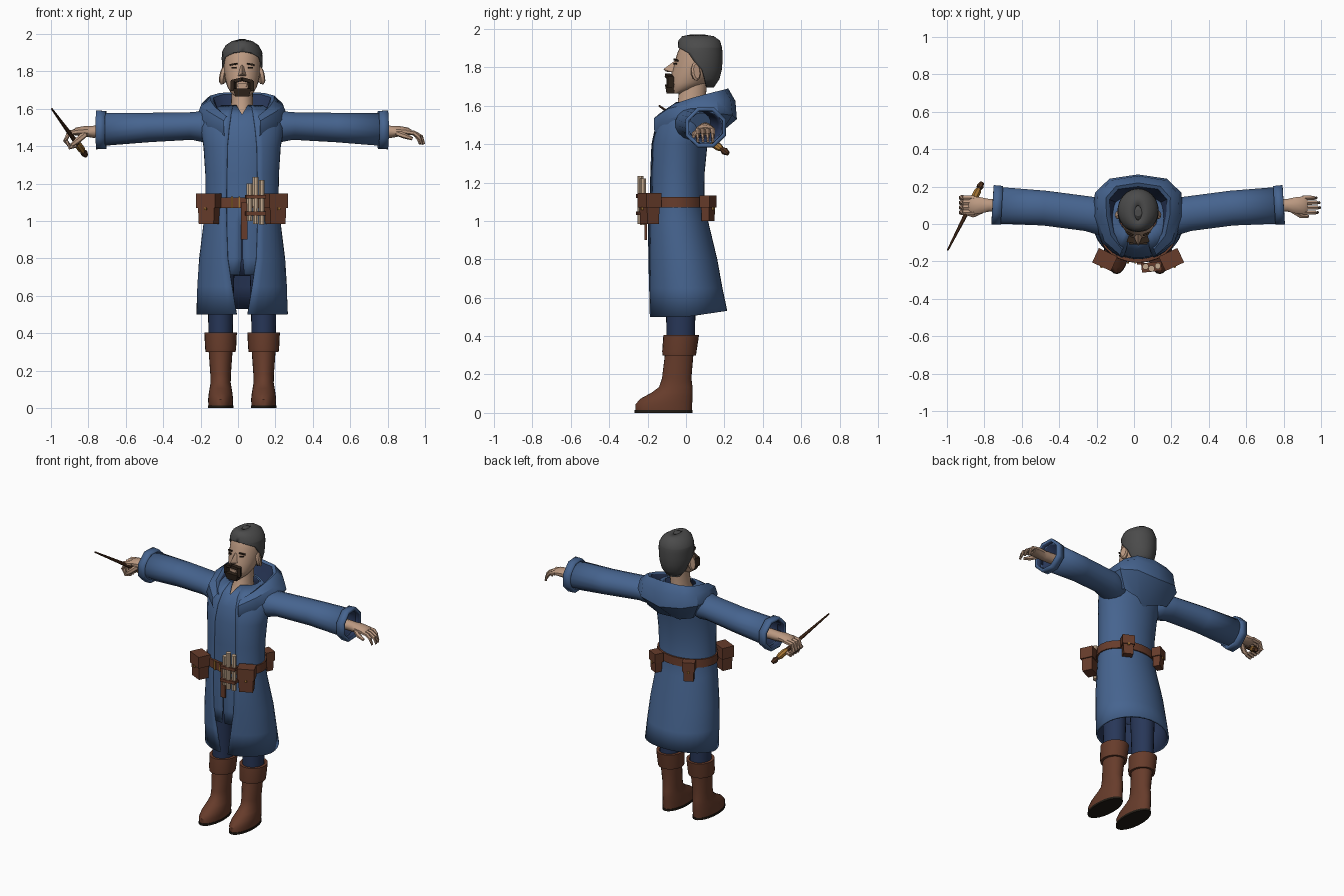
import bpy, bmesh
from math import sin, cos, pi, radians, asin
from mathutils import Vector, Matrix

cube = bpy.data.objects.get("Cube")
if cube:
    bpy.data.objects.remove(cube, do_unlink=True)

CX = 0.022  # the body's middle line


def material(name, *rgb):
    m = bpy.data.materials.new(name)
    m.use_nodes = True
    m.diffuse_color = (*rgb, 1)
    m.node_tree.nodes["Principled BSDF"].inputs["Base Color"].default_value = (*rgb, 1)
    return m


BLUE = material("robe blue", .061, .127, .275)
NAVY = material("dark navy", .021, .038, .098)
LEATHER = material("brown leather", .135, .045, .024)
SKIN = material("skin", .50, .32, .22)
HAIR = material("grey hair", .07, .07, .07)
BEARD = material("dark beard", .03, .018, .011)
SOLE = material("black sole", .015, .011, .007)
WOOD = material("wand wood", .08, .032, .014)
GOLD = material("gold", .38, .18, .035)
PAPER = material("parchment", .56, .41, .28)


def finish(name, bm, mats, mirror=False, thick=0, angle=40):
    me = bpy.data.meshes.new(name)
    bm.to_mesh(me)
    bm.free()
    for m in mats if isinstance(mats, tuple) else (mats,):
        me.materials.append(m)
    me.shade_smooth()
    me.set_sharp_from_angle(angle=radians(angle))
    ob = bpy.data.objects.new(name, me)
    ob.location.x = CX
    bpy.context.scene.collection.objects.link(ob)
    if thick:
        s = ob.modifiers.new("thickness", 'SOLIDIFY')
        s.thickness, s.offset = thick, -1
        s.material_offset = len(me.materials) - 1
    if mirror:
        ob.modifiers.new("mirror", 'MIRROR')
    return ob


def loft(name, rings, mats, closed=True, caps=True, lining=None, **kw):
    bm = bmesh.new()
    rows = [[bm.verts.new(p) for p in r] for r in rings]
    n = len(rows[0])
    for a, b in zip(rows, rows[1:]):
        for i in range(n if closed else n - 1):
            j = (i + 1) % n
            f = bm.faces.new((a[i], a[j], b[j], b[i]))
            f.material_index = int(lining is not None and i >= lining)
    if caps:
        bm.faces.new(rows[0][::-1])
        bm.faces.new(rows[-1])
    bmesh.ops.remove_doubles(bm, verts=bm.verts, dist=1e-5)
    return finish(name, bm, mats, **kw)


def oval(z, hw, front, back, gap=0, n=24, x=0, arc=False):
    """Level ring; with arc=True it stays open at the front by angle gap."""
    c, r = (front + back) / 2, (back - front) / 2
    turns = [gap + (2 * pi - 2 * gap) * i / n for i in range(n + arc)]
    return [(x + hw * sin(a), c - r * cos(a), z) for a in turns]


def tube(name, path, mats, n=10, **kw):
    """Path of (x, y, z, half width, half height)."""
    pts = [Vector(p[:3]) for p in path]
    rings = []
    for i, p in enumerate(path):
        d = (pts[min(i + 1, len(pts) - 1)] - pts[max(i - 1, 0)]).normalized()
        up = Vector((0, 1, 0)) if abs(d.z) > .9 else Vector((0, 0, 1))
        s = up.cross(d).normalized()
        u = d.cross(s)
        turns = [2 * pi * (k + .5) / n for k in range(n)]
        rings.append([pts[i] + s * p[3] * cos(a) + u * p[-1] * sin(a) for a in turns])
    return loft(name, rings, mats, **kw)


def hull(name, points, mat, **kw):
    bm = bmesh.new()
    for p in points:
        bm.verts.new(p)
    bmesh.ops.convex_hull(bm, input=bm.verts)
    return finish(name, bm, mat, angle=25, **kw)


def box(name, mat, at, size, yaw=0, roll=0, taper=1, **kw):
    m = Matrix.Translation(at) @ Matrix.Rotation(radians(yaw), 4, 'Z') @ Matrix.Rotation(radians(roll), 4, 'Y')
    pts = [m @ Vector((sx * size[0] / 2 * t, sy * size[1] / 2 * t, sz * size[2] / 2))
           for sz, t in ((-1, taper), (1, 1)) for sx in (-1, 1) for sy in (-1, 1)]
    return hull(name, pts, mat, **kw)


# Robe, open down the front, and the tunic under it: z, half width, front, back, opening
COAT = [(.5, .245, -.19, .215, .03), (.65, .24, -.197, .19, .055), (.8, .23, -.203, .163, .078),
        (1, .205, -.205, .115, .085), (1.1, .195, -.195, .095, .085), (1.25, .197, -.193, .097, .083),
        (1.4, .207, -.187, .112, .08), (1.5, .225, -.165, .14, .07), (1.57, .2, -.13, .15, .06),
        (1.62, .11, -.06, .13, .05)]
rings = [oval(z, w, f, b, asin(g / w), 32, arc=True) for z, w, f, b, g in COAT]
rings[0] = [(x, y, z + .03 * max(0, y) / .2) for x, y, z in rings[0]]
loft("robe", rings, (BLUE, NAVY), closed=False, caps=False, thick=.012)
rings = [oval(max(z, .72), w * .95, f + .007, b - .015, .015 if z < 1.1 else .3 if z > 1.6 else 0, 32, arc=True)
         for z, w, f, b, g in COAT[2:]]
rings.insert(0, oval(.71, .21, -.194, .15, .06, 32, arc=True))
loft("tunic", rings, (BLUE, NAVY), closed=False, caps=False, thick=.008)

# Hood lying on the shoulders: angle from the back, then radius and height of bottom, outer, rim
HOOD = [(0, .05, 1.4, .205, 1.53, .16, 1.69), (40, .12, 1.42, .238, 1.55, .185, 1.685),
        (65, .19, 1.45, .255, 1.56, .19, 1.67), (95, .2, 1.49, .243, 1.56, .17, 1.645),
        (130, .23, 1.47, .252, 1.53, .19, 1.61), (157, .235, 1.44, .247, 1.48, .215, 1.56)]
rings = []
for a, rb, zb, ro, zo, rr, zr in HOOD:
    a = radians(a)
    section = ((rb, zb), (ro, zo), ((ro + rr) / 2 + .015, (zo + zr) / 2 + .015), (rr, zr),
               (rr - .02, zr - .01), (rr - .045, zr - .07), (rr - .07, zr - .12))
    rings.append([(r * sin(a), .06 + r * cos(a), z) for r, z in section])
loft("hood", rings, (BLUE, NAVY), closed=False, caps=False, lining=4, mirror=True)

# Sleeves and turned cuffs
tube("sleeves", [(.13, .02, 1.5, .08, .075), (.2, .04, 1.505, .1, .085), (.27, .055, 1.508, .095, .075),
                 (.5, .085, 1.5, .095, .08), (.75, .1, 1.49, .1, .09)], (BLUE, NAVY), n=16,
     caps=False, thick=.012, mirror=True)
tube("cuffs", [(.728, .1, 1.487, .112, .11), (.778, .103, 1.487, .114, .112)], (BLUE, NAVY), n=8,
     caps=False, thick=.02, mirror=True)

# Hands
tube("palms", [(.7, .1, 1.48, .036, .034), (.8, .1, 1.477, .036, .032), (.84, .1, 1.48, .045, .028),
               (.885, .1, 1.478, .05, .022), (.9, .1, 1.472, .045, .016)], SKIN, mirror=True)
for i in range(4):
    y = .062 + .026 * i
    reach = (.0, .012, .008, -.008)[i]
    tube("left_finger", [(.88, y, 1.476, .013), (.92, y, 1.47, .013), (.945 + reach, y, 1.45, .012),
                         (.96 + reach, y, 1.41, .008)], SKIN, n=6)
    tube("right_finger", [(-.875, y, 1.478, .015), (-.93, y, 1.47, .015), (-.945, y, 1.43, .015),
                          (-.92, y, 1.395, .014), (-.885, y, 1.405, .012)], SKIN, n=6)
tube("left_thumb", [(.83, .07, 1.47, .016), (.87, .045, 1.455, .015), (.91, .04, 1.44, .009)], SKIN, n=6)
tube("right_thumb", [(-.84, .07, 1.465, .018), (-.88, .05, 1.43, .016), (-.91, .055, 1.405, .011)], SKIN, n=6)

# Wand
TIP, END = Vector((-1.018, -.14, 1.6)), Vector((-.835, .22, 1.35))


def wand_part(name, mat, stops):
    tube(name, [(*TIP.lerp(END, t), r) for t, r in stops], mat, n=8)


wand_part("wand", WOOD, [(0, .005), (.3, .009), (.6, .013), (.75, .015), (1, .012)])
wand_part("wand_grip", GOLD, [(.74, .016), (.78, .021), (.86, .021), (.9, .015)])
wand_part("wand_pommel", WOOD, [(.92, .015), (.95, .02), (1, .011)])

# Legs and boots
LEG = .115
loft("trousers", [oval(z, w, f, b, x=LEG) for z, w, f, b in
                  ((.36, .064, -.1, .045), (.55, .068, -.105, .05), (.9, .08, -.12, .06))],
     NAVY, mirror=True)
loft("soles", [oval(z, .068, -.268, .034, x=LEG) for z in (0, .014)], SOLE, mirror=True)
loft("boots", [oval(z, w, f, b, x=LEG) for z, w, f, b in
               ((.012, .065, -.263, .03), (.045, .067, -.264, .032), (.075, .064, -.235, .034),
                (.105, .059, -.18, .035), (.135, .054, -.14, .034), (.18, .055, -.125, .028),
                (.32, .065, -.108, .04))], LEATHER, mirror=True)
loft("boot_cuffs", [oval(z, w, f, b, x=LEG) for z, w, f, b in
                    ((.3, .08, -.122, .052), (.32, .083, -.124, .055), (.405, .087, -.118, .068),
                     (.405, .068, -.1, .05), (.38, .064, -.1, .045))], LEATHER, mirror=True)

# Belt, hanging strap and buckle
loft("belt", [oval(z, w, f, b) for z, w, f, b in
              ((1.07, .195, -.19, .09), (1.07, .207, -.208, .109), (1.125, .205, -.206, .107), (1.125, .19, -.19, .09))],
     LEATHER)
box("belt_strap", LEATHER, (.012, -.21, 1.0), (.034, .014, .2))
for x in (-.055, -.015):
    box("buckle_bar", GOLD, (x, -.207, 1.1), (.01, .009, .06))


def pouch(name, x, y, yaw, w, d, h):
    out = Vector((sin(radians(yaw)), -cos(radians(yaw)), 0))
    at = Vector((x, y, 1.065))
    box(name, LEATHER, at, (w, d, h), yaw, taper=.88, mirror=True)
    box(name + "_flap", LEATHER, at + Vector((0, 0, h * .27)), (w + .01, d + .01, h * .48), yaw, mirror=True)
    box(name + "_stud", GOLD, at + out * (d / 2 + .006), (.014, .009, .014), yaw, mirror=True)


pouch("front_pouch", .178, -.19, 25, .1, .075, .16)
pouch("back_pouch", .125, .115, 153, .07, .05, .13)

# Scrolls held on the belt
for x, y, low, high in ((.04, -.228, 1.0, 1.2), (.072, -.238, .985, 1.235), (.105, -.225, .98, 1.22)):
    tube("scroll", [(x, y, low, .016), (x, y, high, .017), (x, y, high, .009), (x, y, high - .02, .009)], PAPER, n=8)
for z in (1.04, 1.13):
    box("scroll_band", LEATHER, (.072, -.23, z), (.108, .05, .02), 6)

# Neck and head
loft("neck", [oval(z, w, f, b) for z, w, f, b in
              ((1.54, .075, -.09, .11), (1.6, .06, -.045, .1), (1.73, .055, -.03, .11))], SKIN)
loft("head", [oval(z, w, f, b) for z, w, f, b in
              ((1.665, .035, -.075, -.02), (1.685, .06, -.084, .04), (1.72, .08, -.085, .11),
               (1.77, .093, -.075, .15), (1.82, .098, -.06, .17), (1.87, .097, -.047, .172),
               (1.91, .09, -.03, .165), (1.95, .055, 0, .13))], SKIN)
loft("hair", [oval(z, w, f, b, radians(a), 28, arc=True) for z, w, f, b, a in
              ((1.695, .06, 0, .145, 118), (1.74, .092, -.05, .175, 108), (1.79, .105, -.06, .187, 98),
               (1.83, .109, -.06, .19, 80), (1.875, .11, -.052, .19, 62), (1.9, .108, -.045, .188, 25),
               (1.905, .107, -.043, .187, 0), (1.94, .088, -.04, .177, 0), (1.962, .055, -.02, .145, 0),
               (1.97, .02, .02, .1, 0))], HAIR, closed=False, caps=False, thick=.014)
hull("hair_crown", [p for z, s in ((1.95, .05), (1.972, .018)) for p in oval(z, s, .06 - s, .06 + s, n=10)], HAIR)
tube("ears", [(.09, .045, 1.775, .022, .042), (.105, .052, 1.778, .026, .05), (.113, .056, 1.78, .018, .04)],
     SKIN, mirror=True)

# Face: nose, brows, eyes and the beard ring round the mouth
hull("nose", [(0, -.058, 1.835), (0, -.118, 1.79), (0, -.105, 1.778), (.022, -.07, 1.775), (-.022, -.07, 1.775),
              (.01, -.05, 1.83), (-.01, -.05, 1.83), (0, -.04, 1.77)], SKIN)
box("brows", BEARD, (.046, -.052, 1.838), (.042, .009, .009), 25, 10, mirror=True)
box("eyes", BEARD, (.044, -.055, 1.819), (.026, .008, .008), 25, mirror=True)
box("moustache", BEARD, (.026, -.088, 1.752), (.058, .03, .018), 16, 14, mirror=True)
box("beard_sides", BEARD, (.044, -.08, 1.722), (.022, .04, .055), 25, mirror=True)
box("chin_beard", BEARD, (0, -.082, 1.687), (.1, .055, .045), taper=.72)
box("lips", SKIN, (0, -.084, 1.725), (.05, .012, .018))
